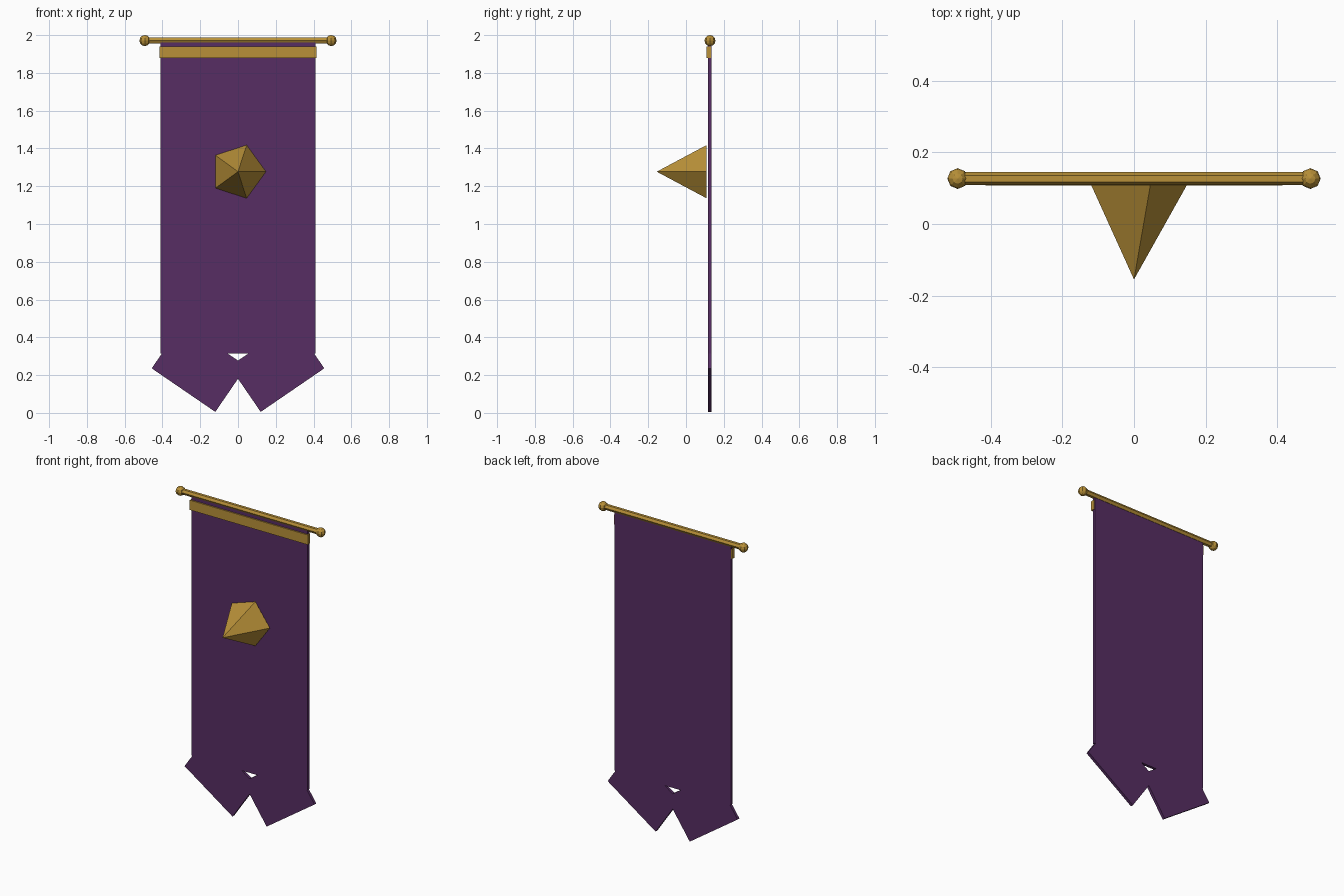
import bpy, math
from mathutils import Matrix

if "Cube" in bpy.data.objects:
    bpy.data.objects.remove(bpy.data.objects["Cube"])


def material(name, color):
    m = bpy.data.materials.new(name)
    m.diffuse_color = (*color, 1)
    m.use_nodes = True
    m.node_tree.nodes["Principled BSDF"].inputs["Base Color"].default_value = m.diffuse_color
    return m


purple = material("purple cloth", (0.095, 0.027, 0.125, 1)[:3])
gold = material("gold", (0.48, 0.28, 0.04))


def finish(name, mat):
    o = bpy.context.object
    o.name = name
    o.data.materials.append(mat)
    return o


def box(name, center, size, mat, tilt=0):
    bpy.ops.mesh.primitive_cube_add(size=1, location=center, rotation=(0, tilt, 0))
    o = finish(name, mat)
    o.scale = size
    return o


CLOTH_Y, ROD_Y, ROD_Z = 0.125, 0.127, 1.972

# Hanging cloth and the trim across its top
box("cloth", (0, CLOTH_Y, 1.1375), (0.818, 0.018, 1.645), purple)
box("top_trim", (0, 0.12, 1.909), (0.83, 0.024, 0.062), gold)

# Two tilted tails at the bottom
for side, label in ((-1, "left"), (1, "right")):
    box(label + "_tail", (side * 0.206, CLOTH_Y, 0.241), (0.408, 0.018, 0.292),
        purple, -side * math.radians(34.4))

# Six-sided rod with flat top and bottom
bpy.ops.mesh.primitive_cylinder_add(vertices=6, radius=0.018, depth=0.98)
rod = finish("rod", gold)
rod.data.transform(Matrix.Translation((0, ROD_Y, ROD_Z))
                   @ Matrix.Rotation(math.pi / 2, 4, 'Y'))

# Ball ends
for side, label in ((-1, "left"), (1, "right")):
    bpy.ops.mesh.primitive_uv_sphere_add(segments=8, ring_count=6, radius=0.029,
                                         location=(side * 0.493, ROD_Y, ROD_Z - 0.001))
    finish(label + "_rod_ball", gold)

# Five-sided spike pointing forward, one corner towards +x
bpy.ops.mesh.primitive_cone_add(vertices=5, radius1=0.148, depth=0.264)
spike = finish("spike", gold)
spike.data.transform(Matrix.Translation((0, -0.023, 1.277))
                     @ Matrix.Rotation(math.pi / 2, 4, 'X')
                     @ Matrix.Rotation(-math.pi / 2, 4, 'Z'))
